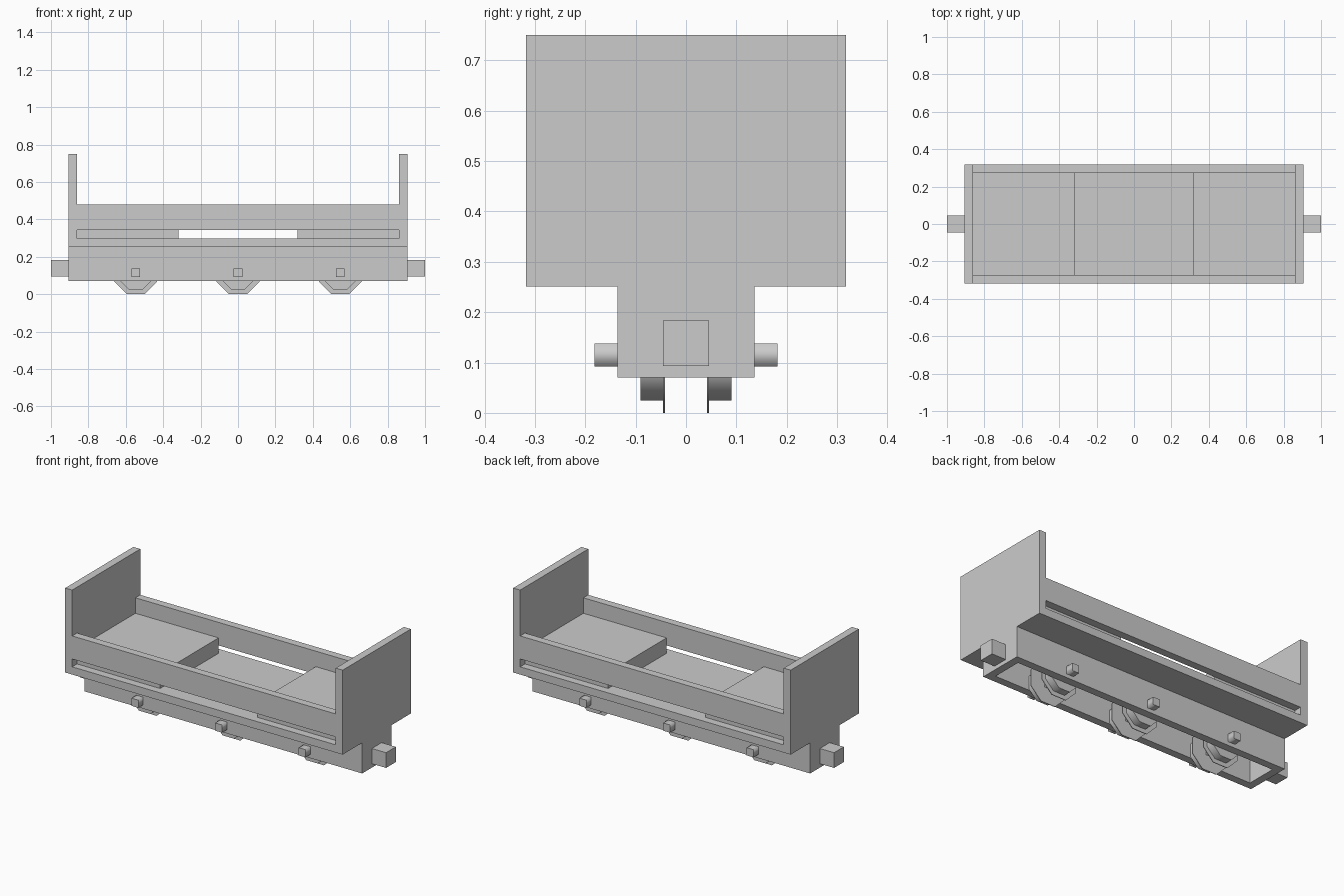
import bpy, bmesh, math
from mathutils import Matrix

default = bpy.data.objects.get("Cube")
if default:
    bpy.data.objects.remove(default, do_unlink=True)

T = 0.0455                      # board thickness
LENGTH, WIDTH = 0.907, 0.318    # half sizes of the body
BASE, TOP = 0.251, 0.75         # body underside and end board top
FLOOR, SLOT_TOP, RAIL = BASE + T, 0.343, 0.479
AXLE_Z = 0.115

grey = bpy.data.materials.new("plain_grey")
grey.use_nodes = True
grey.diffuse_color = (0.6, 0.6, 0.6, 1)
grey.node_tree.nodes["Principled BSDF"].inputs["Base Color"].default_value = (0.6, 0.6, 0.6, 1)


def add(name, bm):
    bmesh.ops.recalc_face_normals(bm, faces=bm.faces)
    mesh = bpy.data.meshes.new(name)
    bm.to_mesh(mesh)
    bm.free()
    mesh.materials.append(grey)
    ob = bpy.data.objects.new(name, mesh)
    bpy.context.collection.objects.link(ob)
    return ob


def box(name, x0, x1, y0, y1, z0, z1):
    bm = bmesh.new()
    bmesh.ops.create_cube(bm, size=1)
    for v in bm.verts:
        v.co = (x1 if v.co.x > 0 else x0, y1 if v.co.y > 0 else y0, z1 if v.co.z > 0 else z0)
    return add(name, bm)


def prism(name, sides, apothem, x, y0, y1):
    """Prism along y, flat side down, sides shaded smooth and ends flat."""
    bm = bmesh.new()
    r = apothem / math.cos(math.pi / sides)
    bmesh.ops.create_cone(bm, cap_ends=True, segments=sides, radius1=r, radius2=r, depth=abs(y1 - y0))
    bmesh.ops.rotate(bm, verts=bm.verts, matrix=Matrix.Rotation(math.pi / sides, 3, 'Z'))
    bmesh.ops.rotate(bm, verts=bm.verts, matrix=Matrix.Rotation(math.pi / 2, 3, 'X'))
    bmesh.ops.translate(bm, verts=bm.verts, vec=(x, (y0 + y1) / 2, AXLE_Z))
    bm.normal_update()
    for f in bm.faces:
        f.smooth = abs(f.normal.y) < 0.5
    for e in bm.edges:
        if any(not f.smooth for f in e.link_faces):
            e.smooth = False
    return add(name, bm)


def cut(ob, cutter):
    mod = ob.modifiers.new("cut", 'BOOLEAN')
    mod.operation, mod.solver, mod.object = 'DIFFERENCE', 'EXACT', cutter
    cutter.hide_render = True
    cutter.hide_set(True)


# Body: one block, cut along its length by a section with the tub, side slots and open top
body = box("wagon_body", -LENGTH, LENGTH, -WIDTH, WIDTH, BASE, TOP)
inner, outer = WIDTH - T, WIDTH + 0.1
half = [(outer, FLOOR), (outer, SLOT_TOP), (inner, SLOT_TOP), (inner, RAIL), (outer, RAIL), (outer, TOP + 0.1)]
section = half + [(-y, z) for y, z in reversed(half)]
bm = bmesh.new()
face = bm.faces.new([bm.verts.new((T - LENGTH, y, z)) for y, z in section])
ext = bmesh.ops.extrude_face_region(bm, geom=[face])
bmesh.ops.translate(bm, vec=(2 * (LENGTH - T), 0, 0),
                    verts=[v for v in ext["geom"] if isinstance(v, bmesh.types.BMVert)])
cut(body, add("body_cutter", bm))

# Chassis: hollow frame open below
chassis = box("chassis_frame", -LENGTH, LENGTH, -0.136, 0.136, 0.07, BASE)
cut(chassis, box("chassis_cutter", T - LENGTH, LENGTH - T, T - 0.136, 0.136 - T, 0, BASE + 0.1))

# Raised blocks on the floor and couplers at both ends
for side, s in (("left", 1), ("right", -1)):
    xs = sorted((s * 0.318, s * (LENGTH - T)))
    box(side + "_floor_block", *xs, -inner, inner, FLOOR, FLOOR + 2 * T)
    xs = sorted((s * LENGTH, s * 1.0))
    box(side + "_coupler", *xs, -T, T, 0.093, 0.183)

# Three axles with square ends and flanged eight-sided wheels
for place, x in (("right", -0.547), ("middle", 0), ("left", 0.547)):
    prism(place + "_axle", 4, T / 2, x, -0.182, 0.182)
    for end, s in (("front", -1), ("back", 1)):
        prism(f"{place}_{end}_wheel", 8, 0.09, x, s * 0.046, s * 0.09)
        prism(f"{place}_{end}_flange", 8, AXLE_Z, x, s * 0.042, s * 0.046)
